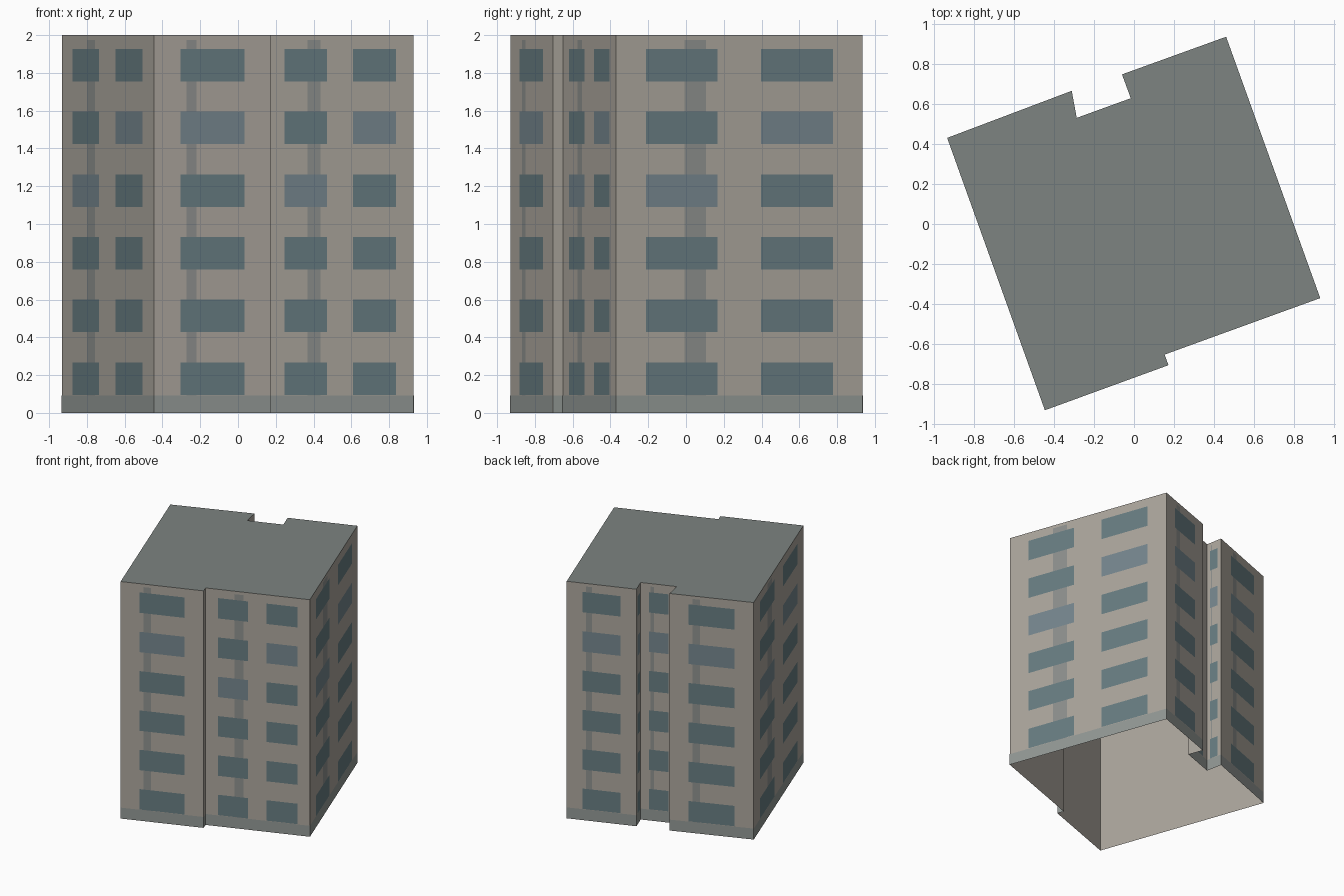
import bpy
from mathutils import Vector

if "Cube" in bpy.data.objects:
    bpy.data.objects.remove(bpy.data.objects["Cube"])

H, PLINTH = 2.0, 0.092
ROWS = [0.095 + 0.332 * i for i in range(6)]
WIN_H = 0.172

# Footprint, counter-clockwise, starting at the front-left corner
FOOT = [(-0.445, -0.93), (0.172, -0.705), (0.153, -0.652), (0.93, -0.37),
        (0.46, 0.935), (-0.06, 0.747), (-0.016, 0.628), (-0.286, 0.53),
        (-0.311, 0.665), (-0.933, 0.43)]


def material(name, rgb):
    m = bpy.data.materials.new(name)
    m.diffuse_color = (*rgb, 1)
    m.use_nodes = True
    m.node_tree.nodes["Principled BSDF"].inputs["Base Color"].default_value = m.diffuse_color
    return m


WALL = material("render_beige", (0.41, 0.38, 0.335))
ROOF = material("roof_grey", (0.205, 0.23, 0.22))
BASE = material("plinth_grey", (0.29, 0.315, 0.30))
STAIN = material("strip_grey", (0.27, 0.28, 0.27))
GLASS = material("glass", (0.138, 0.205, 0.223))
PALE = material("pale_glass", (0.18, 0.24, 0.27))


def add(name, quads, mat):
    """One object made of flat polygons."""
    verts, faces = [], []
    for q in quads:
        faces.append(range(len(verts), len(verts) + len(q)))
        verts += q
    me = bpy.data.meshes.new(name)
    me.from_pydata(verts, [], [list(f) for f in faces])
    me.materials.append(mat)
    ob = bpy.data.objects.new(name, me)
    bpy.context.collection.objects.link(ob)
    return ob


def panel(a, b, f0, f1, z0, z1, off=0.0):
    """Upright rectangle between two fractions of wall a-b, pushed outward."""
    a, b = Vector((*a, 0)), Vector((*b, 0))
    d = b - a
    n = Vector((d.y, -d.x, 0)).normalized() * off
    p, q = a + d * f0 + n, a + d * f1 + n
    return [(p.x, p.y, z0), (q.x, q.y, z0), (q.x, q.y, z1), (p.x, p.y, z1)]


edges = list(zip(FOOT, FOOT[1:] + FOOT[:1]))
walls, plinth, strips, glass, pale = [], [], [], [], []
for a, b in edges:
    length = (Vector(b) - Vector(a)).length
    walls.append(panel(a, b, 0, 1, 0, H))
    plinth.append(panel(a, b, 0, 1, 0, PLINTH, 0.001))
    if length < 0.1:
        continue
    # Long walls carry two window columns, short ones a single column
    double = length > 0.75
    columns = [(0.12, 0.41), (0.587, 0.88)] if double else [(0.226, 0.774)]
    strips.append(panel(a, b, 0.277, 0.364, PLINTH, 1.975, 0.001))
    for c, (f0, f1) in enumerate(columns):
        for r, z in enumerate(ROWS):
            lit = r == (3 if double and c == 0 else 4)
            (pale if lit else glass).append(
                panel(a, b, f0, f1, z, z + WIN_H, 0.002))

# Open-bottomed shell with flat roof
add("walls", walls, WALL)
add("roof", [[(x, y, H) for x, y in FOOT]], ROOF)
# Facade details
add("plinth", plinth, BASE)
add("wall_strips", strips, STAIN)
add("windows", glass, GLASS)
add("pale_windows", pale, PALE)
